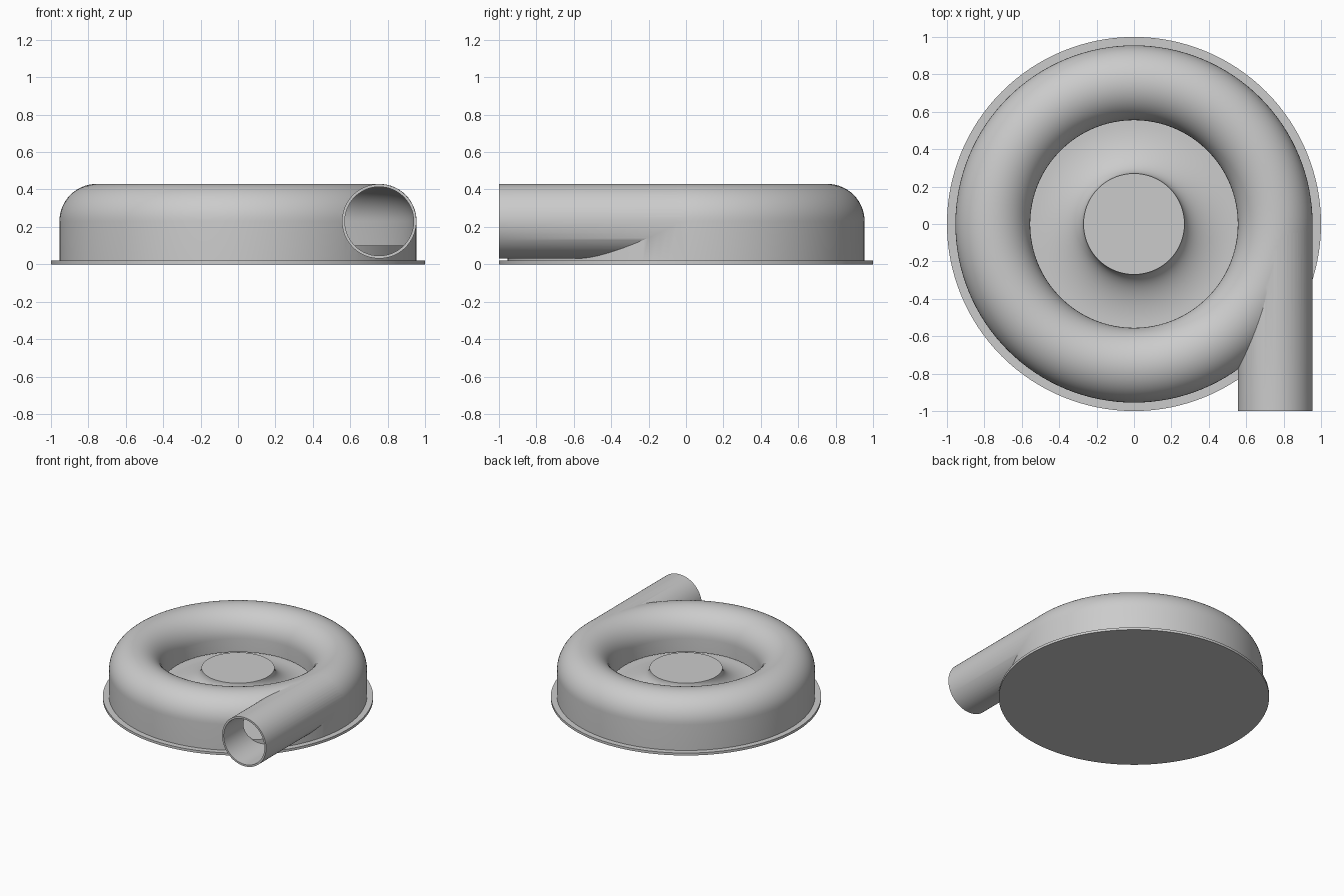
import bpy, bmesh
from math import pi, sin, cos, radians
from mathutils import Vector

cube = bpy.data.objects.get("Cube")
if cube:
    bpy.data.objects.remove(cube, do_unlink=True)

grey = bpy.data.materials.new("plain grey")
grey.use_nodes = True
grey.diffuse_color = (0.6, 0.6, 0.6, 1)
grey.node_tree.nodes["Principled BSDF"].inputs["Base Color"].default_value = (0.6, 0.6, 0.6, 1)

RING, AXIS_Z = 0.755, 0.23      # centre line of the scroll
TUBE, BORE = 0.2, 0.185         # outer and inner tube radius


def add_object(name, bm):
    bmesh.ops.remove_doubles(bm, verts=bm.verts, dist=1e-5)
    bmesh.ops.recalc_face_normals(bm, faces=bm.faces)
    mesh = bpy.data.meshes.new(name)
    bm.to_mesh(mesh)
    bm.free()
    mesh.materials.append(grey)
    obj = bpy.data.objects.new(name, mesh)
    bpy.context.collection.objects.link(obj)
    return obj


def lathe(name, profile, closed=True, steps=128):
    """Revolve (radius, height) points around z."""
    bm = bmesh.new()
    verts = [bm.verts.new((r, 0, z)) for r, z in profile]
    edges = [bm.edges.new(pair) for pair in zip(verts, verts[1:])]
    if closed:
        edges.append(bm.edges.new((verts[-1], verts[0])))
    bmesh.ops.spin(bm, geom=verts + edges, cent=(0, 0, 0), axis=(0, 0, 1),
                   angle=2 * pi, steps=steps, use_merge=True)
    return add_object(name, bm)


def rod(name, radius, y0, y1, segments=96):
    """Solid cylinder along y on the outlet axis."""
    bm = bmesh.new()
    ring = [bm.verts.new((RING + radius * cos(2 * pi * i / segments), y0,
                          AXIS_Z + radius * sin(2 * pi * i / segments)))
            for i in range(segments)]
    face = bm.faces.new(ring)
    new = bmesh.ops.extrude_face_region(bm, geom=[face])["geom"]
    bmesh.ops.translate(bm, vec=Vector((0, y1 - y0, 0)),
                        verts=[v for v in new if isinstance(v, bmesh.types.BMVert)])
    return add_object(name, bm)


def dome(radius, steps=28):
    """Upper half of the tube section, from outside to inside."""
    return [(RING + radius * cos(pi * i / steps), AXIS_Z + radius * sin(pi * i / steps))
            for i in range(steps + 1)]


def select_only(obj):
    bpy.ops.object.select_all(action='DESELECT')
    obj.select_set(True)
    bpy.context.view_layer.objects.active = obj


def combine(target, tool, operation):
    tool.hide_render = True
    mod = target.modifiers.new(operation, 'BOOLEAN')
    mod.operation, mod.solver, mod.object = operation, 'EXACT', tool
    select_only(target)
    bpy.ops.object.modifier_apply(modifier=mod.name)
    bpy.data.objects.remove(tool, do_unlink=True)


# Scroll housing joined with the tangential outlet pipe
housing = lathe("scroll_housing", [(RING - TUBE, 0.01), (RING + TUBE, 0.01)] + dome(TUBE))
combine(housing, rod("outlet_pipe", TUBE - 0.001, -1, 0), 'UNION')

# Hollow out the scroll (leaving the inlet lip) and the pipe bore
cavity = [(0.5, -0.05), (RING + BORE, -0.05)] + dome(BORE) + [(RING - BORE, 0.12), (0.5, 0.12)]
combine(housing, lathe("scroll_cavity", cavity), 'DIFFERENCE')
combine(housing, rod("pipe_bore", BORE - 0.001, -1.1, -0.01), 'DIFFERENCE')

# Round mounting plate
base = lathe("base_plate", [(0, 0), (1, 0), (1, 0.02), (0, 0.02)], closed=False)

# Inner floor rising in a concave flare to a flat hub
flare = [(0.54 - 0.27 * sin(a), 0.25 - 0.15 * cos(a))
         for a in (pi / 2 * i / 20 for i in range(21))]
floor = lathe("floor_and_hub", [(0, 0.015), (0.945, 0.015), (0.945, 0.1)] + flare + [(0, 0.25)],
              closed=False)

for obj in (housing, base, floor):
    select_only(obj)
    bpy.ops.object.shade_smooth_by_angle(angle=radians(30))
